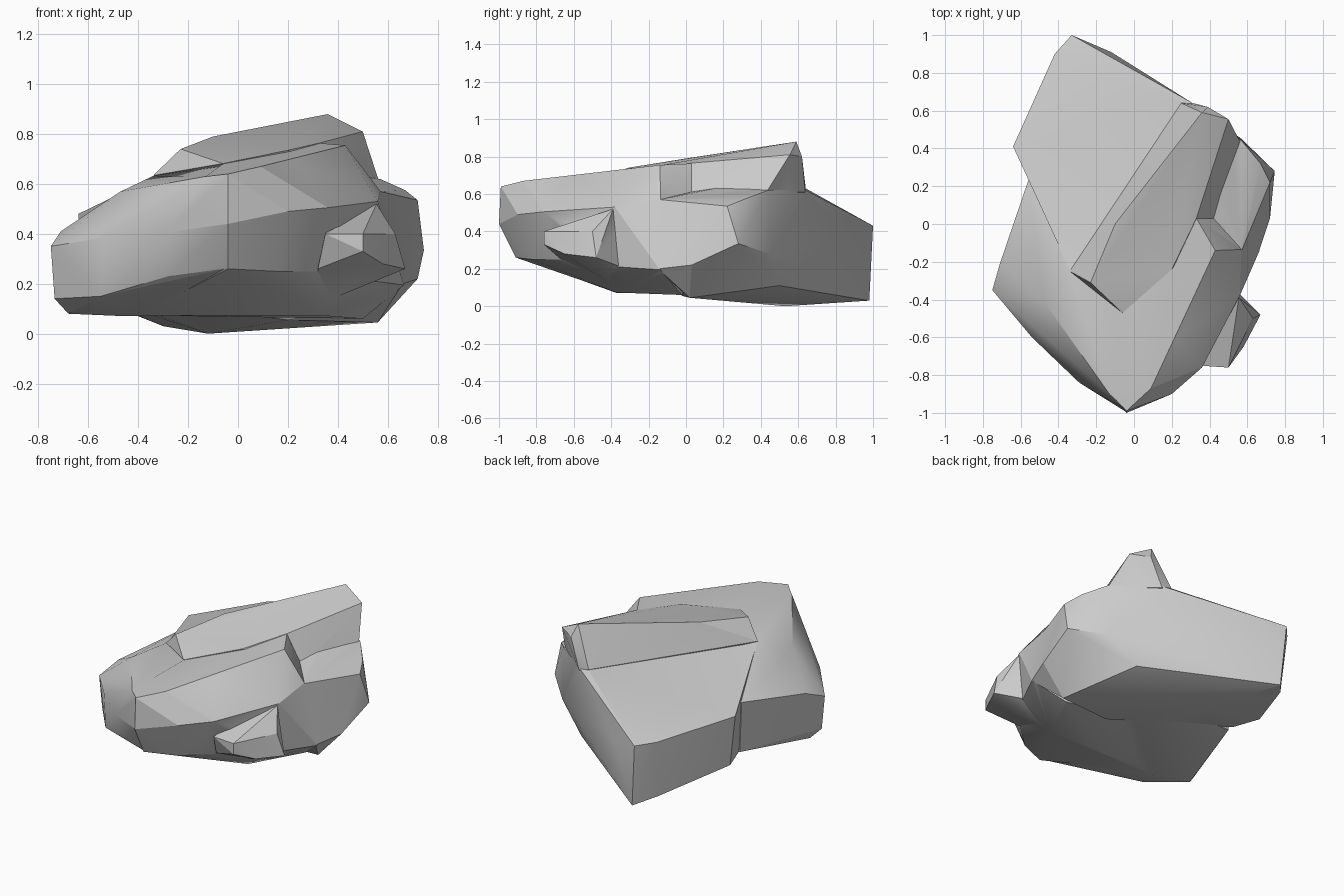
import bpy, bmesh, math


def chunk(name, pts):
    """Faceted stone block: convex hull of a few corner points."""
    bm = bmesh.new()
    for p in pts:
        bm.verts.new(p)
    bmesh.ops.convex_hull(bm, input=bm.verts[:])
    loose = [v for v in bm.verts if not v.link_faces]
    bmesh.ops.delete(bm, geom=loose, context='VERTS')
    bmesh.ops.recalc_face_normals(bm, faces=bm.faces[:])
    me = bpy.data.meshes.new(name)
    bm.to_mesh(me)
    bm.free()
    ob = bpy.data.objects.new(name, me)
    bpy.context.collection.objects.link(ob)
    return ob


# Back slab with the right-hand bulge and the flat foot
rock = chunk("rock", [
    (-.64, .41, .48), (-.61, .42, .16), (-.42, .90, .44), (-.33, 1.0, .43),
    (-.40, .86, .07), (-.30, .98, .03), (-.12, .91, .38), (-.12, .85, .50),
    (.25, .64, .63), (.31, .64, .62), (.57, .44, .62), (.57, .45, .28),
    (.40, .50, .11), (-.12, .53, 0), (.56, .02, .045), (.20, -.02, .055),
    (.72, .22, .535), (.745, .28, .335), (.72, .03, .22), (.57, -.14, .57),
    (.66, -.15, .20), (-.34, -.24, .625), (-.56, .24, .50), (-.55, .25, .16),
    (.67, .32, .575), (.45, .18, .635)])

# Front-left sloping slab
front_left = chunk("front_left", [
    (-.75, -.35, .35), (-.735, -.34, .14), (-.71, -.21, .41), (-.56, .23, .48),
    (-.54, .22, .15), (-.54, -.60, .385), (-.55, -.57, .15), (-.29, -.84, .405),
    (-.28, -.77, .23), (-.47, -.42, .57), (-.34, -.25, .632), (-.25, -.72, .575),
    (-.68, -.30, .08), (-.45, -.37, .07), (.15, .30, .60), (.15, .30, .08),
    (-.07, -.47, .67), (-.13, -.90, .63), (-.042, -.985, .635),
    (-.042, -.995, .44), (-.042, -.90, .262), (.15, -.36, .075)])

# Front block with the long upper right edge
front_block = chunk("front_block", [
    (-.06, -.47, .68), (-.13, -.895, .63), (-.04, -.99, .64), (.09, -.87, .67),
    (.22, -.60, .70), (.43, -.14, .755), (-.04, -1.0, .44), (.20, -.90, .49),
    (.36, -.76, .505), (-.04, -.91, .26), (.15, -.82, .25), (.31, -.67, .25),
    (.56, -.38, .53), (.57, -.135, .572), (.55, -.36, .21), (.33, -.37, .073),
    (-.27, -.76, .40), (-.40, -.36, .073), (.0, .05, .08), (.33, .03, .763),
    (.665, -.14, .195), (-.20, -.10, .60), (.42, .04, .60), (.50, -.02, .06)])

# Top ridge
ridge = chunk("ridge", [
    (.36, .59, .88), (.50, .555, .81), (-.10, .0, .79), (-.23, -.31, .74),
    (-.061, -.471, .682), (.33, .03, .765), (.20, -.24, .735), (.39, .62, .80),
    (.25, .64, .632), (.32, .638, .61), (.565, .43, .61), (-.34, -.25, .634),
    (.44, .03, .58), (.15, -.20, .50), (.20, .40, .45)])

# Small chip at the front right
chip = chunk("chip", [
    (.50, -.76, .40), (.50, -.76, .33), (.35, -.75, .40), (.58, -.65, .28),
    (.67, -.48, .26), (.63, -.50, .40), (.555, -.39, .52), (.33, -.40, .12),
    (.35, -.30, .45), (.32, -.68, .26), (.55, -.36, .215)])

# Fuse everything into one stone
parts = [front_left, front_block, ridge, chip]
for p in parts:
    m = rock.modifiers.new("fuse", 'BOOLEAN')
    m.operation = 'UNION'
    m.solver = 'EXACT'
    m.object = p
dg = bpy.context.evaluated_depsgraph_get()
fused = bpy.data.meshes.new_from_object(rock.evaluated_get(dg))
rock.modifiers.clear()
rock.data = fused
for p in parts:
    bpy.data.objects.remove(p)

# Soft shading on gentle bends, crisp edges elsewhere
bpy.ops.object.select_all(action='DESELECT')
bpy.context.view_layer.objects.active = rock
rock.select_set(True)
bpy.ops.object.shade_smooth_by_angle(angle=math.radians(22))
